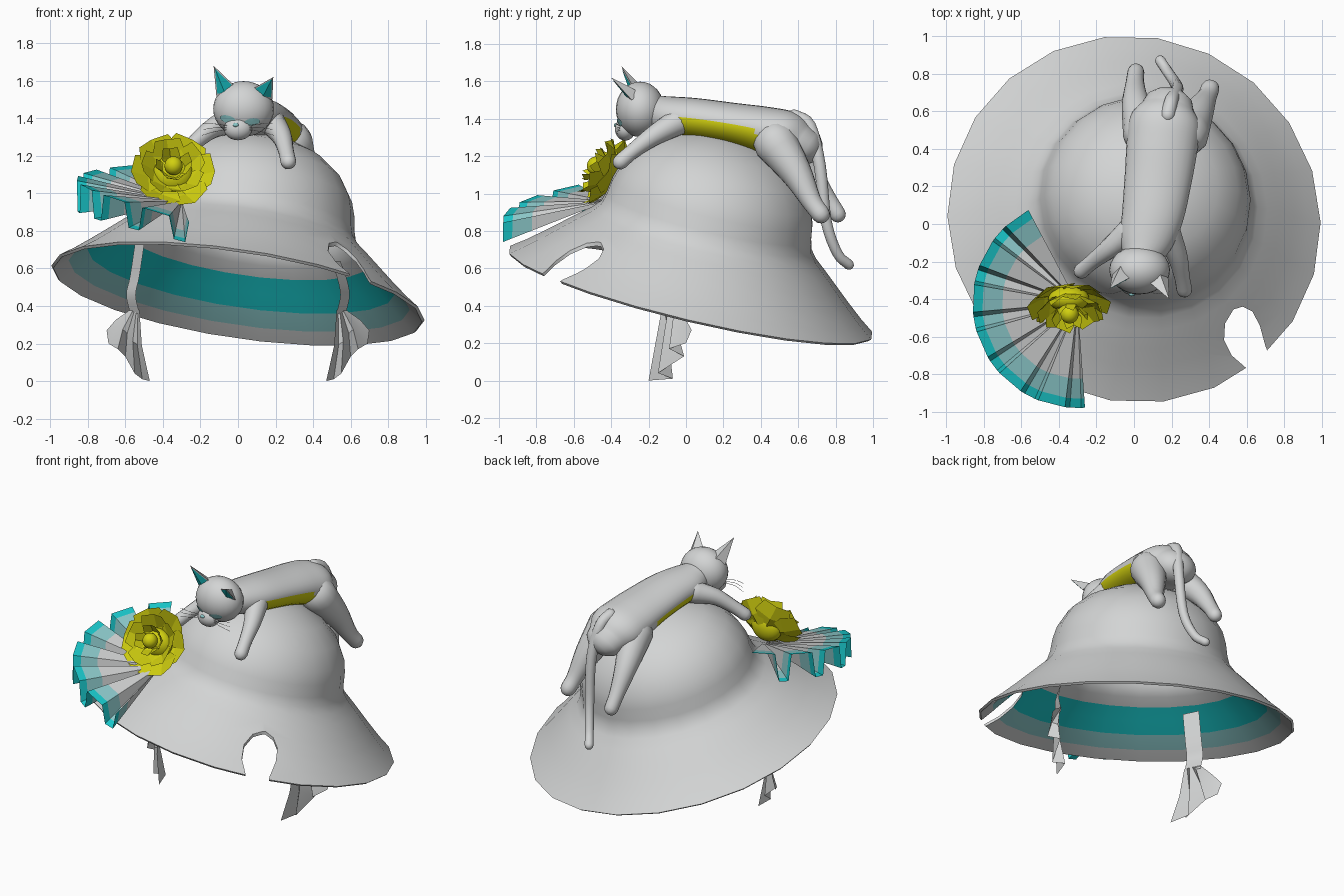
import bpy, bmesh, math
from mathutils import Vector, Matrix

if "Cube" in bpy.data.objects:
    bpy.data.objects.remove(bpy.data.objects["Cube"])


def material(name, rgb):
    m = bpy.data.materials.new(name)
    m.diffuse_color = (*rgb, 1)
    m.use_nodes = True
    m.node_tree.nodes["Principled BSDF"].inputs["Base Color"].default_value = m.diffuse_color
    return m


GREY = material("soft_grey", (0.65, 0.66, 0.66))
TEAL = material("teal", (0.01, 0.58, 0.6))
PALE = material("pale_teal", (0.27, 0.6, 0.61))
YELLOW = material("yellow", (0.64, 0.63, 0.005))


def build(name, verts, faces, mats, index=None, smooth=None):
    me = bpy.data.meshes.new(name)
    me.from_pydata([tuple(v) for v in verts], [], faces)
    for m in mats:
        me.materials.append(m)
    if index:
        for p, i in zip(me.polygons, index):
            p.material_index = i
    if smooth:
        me.shade_smooth()
        me.set_sharp_from_angle(angle=math.radians(smooth))
    ob = bpy.data.objects.new(name, me)
    bpy.context.collection.objects.link(ob)
    return ob


def fix_normals(ob):
    bm = bmesh.new()
    bm.from_mesh(ob.data)
    bmesh.ops.recalc_face_normals(bm, faces=bm.faces)
    bm.to_mesh(ob.data)
    bm.free()


def grid_faces(rows, cols, close=False):
    last = cols if close else cols - 1
    return [(r * cols + c, r * cols + (c + 1) % cols,
             (r + 1) * cols + (c + 1) % cols, (r + 1) * cols + c)
            for r in range(rows - 1) for c in range(last)]


def catmull(pts, steps):
    out = []
    p = [Vector(q) for q in pts]
    p = [2 * p[0] - p[1]] + p + [2 * p[-1] - p[-2]]
    for i in range(1, len(p) - 2):
        a, b, c, d = p[i - 1:i + 3]
        for s in range(steps):
            t = s / steps
            out.append(0.5 * (2 * b + (c - a) * t + (2 * a - 5 * b + 4 * c - d) * t * t
                              + (3 * b - a - 3 * c + d) * t ** 3))
    return out + [p[-2]]


def loft(name, sections, n=14, steps=4, mats=(GREY,)):
    """Smooth round-ended limb; each section is x, y, z, side radius, up radius."""
    path = catmull(sections, steps)
    rings = []
    for i, s in enumerate(path):
        tan = (path[min(i + 1, len(path) - 1)].xyz - path[max(i - 1, 0)].xyz).normalized()
        rings.append((s.xyz, tan, s[3], s[4]))

    def cap(ring, sign):
        c, t, a, b = ring
        return [(c + t * sign * min(a, b) * math.sin(k), t, a * math.cos(k), b * math.cos(k))
                for k in (0.5, 1.0, 1.35)]
    rings = cap(rings[0], -1)[::-1] + rings + cap(rings[-1], 1)
    verts = []
    for c, t, a, b in rings:
        side = (Vector((1, 0, 0)) - t * t.x).normalized()
        up = side.cross(t)
        for k in range(n):
            w = math.tau * k / n
            verts.append(c + side * a * math.cos(w) + up * b * math.sin(w))
    m = len(rings)
    faces = grid_faces(m, n, True) + [tuple(range(n)), tuple(range((m - 1) * n, m * n))]
    ob = build(name, verts, faces, mats, smooth=60)
    fix_normals(ob)
    return ob


# Hat: one tilted revolved shell, lining coloured in bands by radius
SIDES = 22
profile = [(1.005, 0), (.93, .055), (.84, .13), (.76, .2), (.68, .27), (.62, .32), (.583, .365),
           (.567, .42), (.555, .5), (.53, .58), (.46, .69), (.34, .785), (.18, .85), (.03, .87)]
tilt = (Matrix.Translation((0, .025, .47)) @
        Vector((0, 0, 1)).rotation_difference(Vector((.15, .24, 1))).to_matrix().to_4x4())
shell = profile[::-1] + [(r - .012, h - .012) for r, h in profile]
verts = [tilt @ Vector((r * math.cos(math.tau * k / SIDES), r * math.sin(math.tau * k / SIDES), h))
         for r, h in shell for k in range(SIDES)]
rows = len(shell)
faces = grid_faces(rows, SIDES, True) + [tuple(range(SIDES)),
                                         tuple(range((rows - 1) * SIDES, rows * SIDES))]
lining = {len(profile) + 1: 2, len(profile) + 2: 1, len(profile) + 3: 1}
index = [lining.get(r, 0) for r in range(rows - 1) for _ in range(SIDES)] + [0, 0]
hat = build("hat", verts, faces, [GREY, TEAL, PALE], index, 45)
fix_normals(hat)

# Rounded notch cut through the brim
outline = [(.64, -.85), (.595, -.765), (.52, -.7), (.48, -.62), (.485, -.53), (.53, -.455),
           (.58, -.44), (.63, -.465), (.67, -.54), (.70, -.65), (.76, -.80)]
n = len(outline)
cutter = build("notch_cutter", [(x, y, z) for z in (.2, 1.2) for x, y in outline],
               grid_faces(2, n, True) + [tuple(range(n)), tuple(range(n, 2 * n))], [GREY])
fix_normals(cutter)
cutter.hide_render = True
mod = hat.modifiers.new("notch", 'BOOLEAN')
mod.operation, mod.solver, mod.object = 'DIFFERENCE', 'EXACT', cutter
bpy.context.view_layer.objects.active = hat
bpy.ops.object.modifier_apply(modifier="notch")
bpy.data.objects.remove(cutter)
hat.data.shade_smooth()
hat.data.set_sharp_from_angle(angle=math.radians(45))

# Cat body with yellow belly
body = loft("cat_body", [(.03, -.2, 1.44, .09, .09), (.06, -.1, 1.415, .14, .105),
                         (.1, .05, 1.4, .165, .11), (.13, .25, 1.37, .18, .115),
                         (.15, .42, 1.335, .19, .13), (.165, .54, 1.3, .19, .14),
                         (.18, .62, 1.26, .14, .11)], 28, 5, (GREY, YELLOW))
for p in body.data.polygons:
    if p.normal.z < -.1 and -.05 < p.center.y < .38:
        p.material_index = 1


# Cat legs and tail
def limb(name, pts, squash=1):
    loft(name, [(x, y, z, r, r * squash) for x, y, z, r in pts])


limb("front_leg_right", [(.17, -.03, 1.39, .075), (.23, -.17, 1.31, .055),
                         (.255, -.28, 1.23, .042), (.268, -.35, 1.17, .042)])
limb("front_leg_left", [(-.02, -.04, 1.39, .075), (-.13, -.13, 1.35, .055),
                        (-.22, -.2, 1.28, .042), (-.28, -.25, 1.22, .042)])
limb("hind_leg_left", [(.05, .48, 1.28, .11), (.01, .64, 1.13, .075),
                       (.005, .75, .98, .05), (.01, .81, .89, .045)])
limb("hind_leg_right", [(.28, .48, 1.27, .12), (.34, .59, 1.11, .085),
                        (.385, .67, .96, .055), (.405, .72, .89, .05)])
limb("tail", [(.18, .58, 1.41, .04), (.2, .66, 1.36, .036), (.23, .715, 1.15, .033),
              (.22, .75, .85, .03), (.18, .81, .68, .028), (.14, .87, .62, .028)])

# Cat head, muzzle
HC, HR = Vector((.03, -.245, 1.45)), Vector((.162, .13, .148))


def ball(name, centre, radii, mat):
    bm = bmesh.new()
    bmesh.ops.create_uvsphere(bm, u_segments=24, v_segments=16, radius=1)
    bm.transform(Matrix.Translation(centre) @ Matrix.Diagonal((*radii, 1)))
    me = bpy.data.meshes.new(name)
    bm.to_mesh(me)
    bm.free()
    me.materials.append(mat)
    me.shade_smooth()
    bpy.context.collection.objects.link(bpy.data.objects.new(name, me))


ball("cat_head", HC, HR, GREY)
ball("muzzle", (0, -.325, 1.345), (.075, .055, .062), GREY)
ball("nose", (-.012, -.375, 1.365), (.016, .01, .011), PALE)


# Eyes: thin plates laid over the curved face
def eye(name, cx, cz, slant):
    pts = [(0, 0)] + [(.043 * math.cos(math.tau * k / 14), .02 * math.sin(math.tau * k / 14))
                      for k in range(14)]
    vs = []
    for u, v in pts:
        x = cx + u * math.cos(slant) - v * math.sin(slant)
        z = cz + u * math.sin(slant) + v * math.cos(slant)
        q = 1 - ((x - HC.x) / HR.x) ** 2 - ((z - HC.z) / HR.z) ** 2
        vs.append((x, HC.y - HR.y * math.sqrt(max(q, 0)) - .006, z))
    build(name, vs, [(0, k, k % 14 + 1) for k in range(1, 15)], [PALE], smooth=60)


eye("eye_left", -.055, 1.395, -.25)
eye("eye_right", .075, 1.38, .15)


# Ears: hollow-looking cones with teal fronts
def ear(name, outer, inner, tip):
    a, b, t = Vector(outer), Vector(inner), Vector(tip)
    mid = (a + b) / 2
    back, dent = mid + Vector((0, .06, .01)), mid + Vector((0, -.012, -.02))
    inset = [p.lerp(mid.lerp(t, .35), .2) + Vector((0, -.006, 0)) for p in (a, dent, b, t)]
    build(name, [a, dent, b, t, back] + inset,
          [(0, 1, 3), (1, 2, 3), (2, 4, 3), (4, 0, 3), (0, 4, 2, 1), (5, 6, 8), (6, 7, 8)],
          [GREY, TEAL], [0, 0, 0, 0, 0, 1, 1])


ear("ear_left", (-.115, -.27, 1.515), (-.02, -.285, 1.575), (-.13, -.345, 1.68))
ear("ear_right", (.183, -.29, 1.5), (.075, -.305, 1.555), (.188, -.4, 1.62))

# Whiskers
for side in (-1, 1):
    for k in range(3):
        limb("whisker", [(side * .05, -.35, 1.34 + .01 * k, .0015),
                         (side * .12, -.37, 1.33 + .02 * k, .0015),
                         (side * .19, -.36, 1.31 + .03 * k, .001)])

# Flower: three rings of pointed petals round a bud
frame = (Matrix.Translation((-.345, -.45, 1.13)) @
         Vector((.05, -.86, .5)).to_track_quat('Z', 'Y').to_matrix().to_4x4())
vs, fs = [], []
for count, R, low, high, turn in ((6, .215, -.1, .0, 0), (5, .165, -.07, .05, .5), (4, .095, -.03, .075, .2)):
    for k in range(count):
        spin = frame @ Matrix.Rotation(turn + math.tau * k / count, 4, 'Z')
        base = len(vs)
        for f, lift, w in ((.1, 0, .12), (.6, .45, .55), (.93, .95, .42)):
            for s in (-1, 0, 1):
                out = f * R * (1.12 if s == 0 and f > .9 else 1)
                z = low + (high - low) * lift + (0 if s else -.02)
                vs.append(spin @ Vector((out, s * w * R, z + (.012 if s > 0 else 0))))
        fs += [tuple(base + i for i in f) for f in grid_faces(3, 3)]
build("flower_petals", vs, fs, [YELLOW])
ball("flower_bud", frame @ Vector((0, 0, .035)), (.048, .05, .05), YELLOW)
ball("flower_base", frame @ Vector((0, 0, -.06)), (.11, .07, .1), YELLOW)

# Pleated fan under the flower: box pleats, trimmed in bands
PLEATS = 6
steps = [(p + f, s) for p in range(PLEATS) for f, s in ((0, 1), (.58, 1), (.68, -1), (.92, -1))] + [(PLEATS, 1)]
vs = []
for f in (.08, .72, .91, 1):
    for t, s in steps:
        u = t / PLEATS
        a = math.radians(118 + 156 * u)
        rad = f * .56
        mean = 1.05 - .06 * u - .2 * u * u
        amp = .1 - .045 * u
        z = .96 + (mean - .96 + s * amp) * f
        vs.append((-.3 + rad * math.cos(a), -.42 + rad * math.sin(a), z))
cols = len(steps)
build("pleated_fan", vs, grid_faces(4, cols), [GREY, PALE, TEAL],
      [r for r in range(3) for _ in range(cols - 1)])

# Hanging ribbons with flared, folded ends
for side, top in ((-1, .76), (1, .64)):
    strip = catmull([(.52, -.06, top, 0), (.55, -.07, .56, 0), (.57, -.08, .46, 0), (.55, -.08, .36, 0)], 4)
    vs = [(side * (p.x + dx), p.y + dy, p.z) for p in strip for dx, dy in ((-.025, -.05), (.025, .05))]
    build("ribbon", vs, grid_faces(len(strip), 2), [GREY], smooth=60)
    hem = [(.47, -.2, 0), (.51, -.07, .01), (.55, -.15, .04), (.6, -.01, .13),
           (.64, -.09, .17), (.69, 0, .2), (.7, .03, .27)]
    m = len(hem)
    head = [(.525 + .05 * i / (m - 1), -.13 + .1 * i / (m - 1), .38) for i in range(m)]
    belly = [tuple(Vector(h).lerp(Vector(e), .5) + Vector((.015, 0, 0))) for h, e in zip(head, hem)]
    build("ribbon_end", [(side * x, y, z) for x, y, z in head + belly + hem],
          grid_faces(3, m), [GREY], smooth=30)
